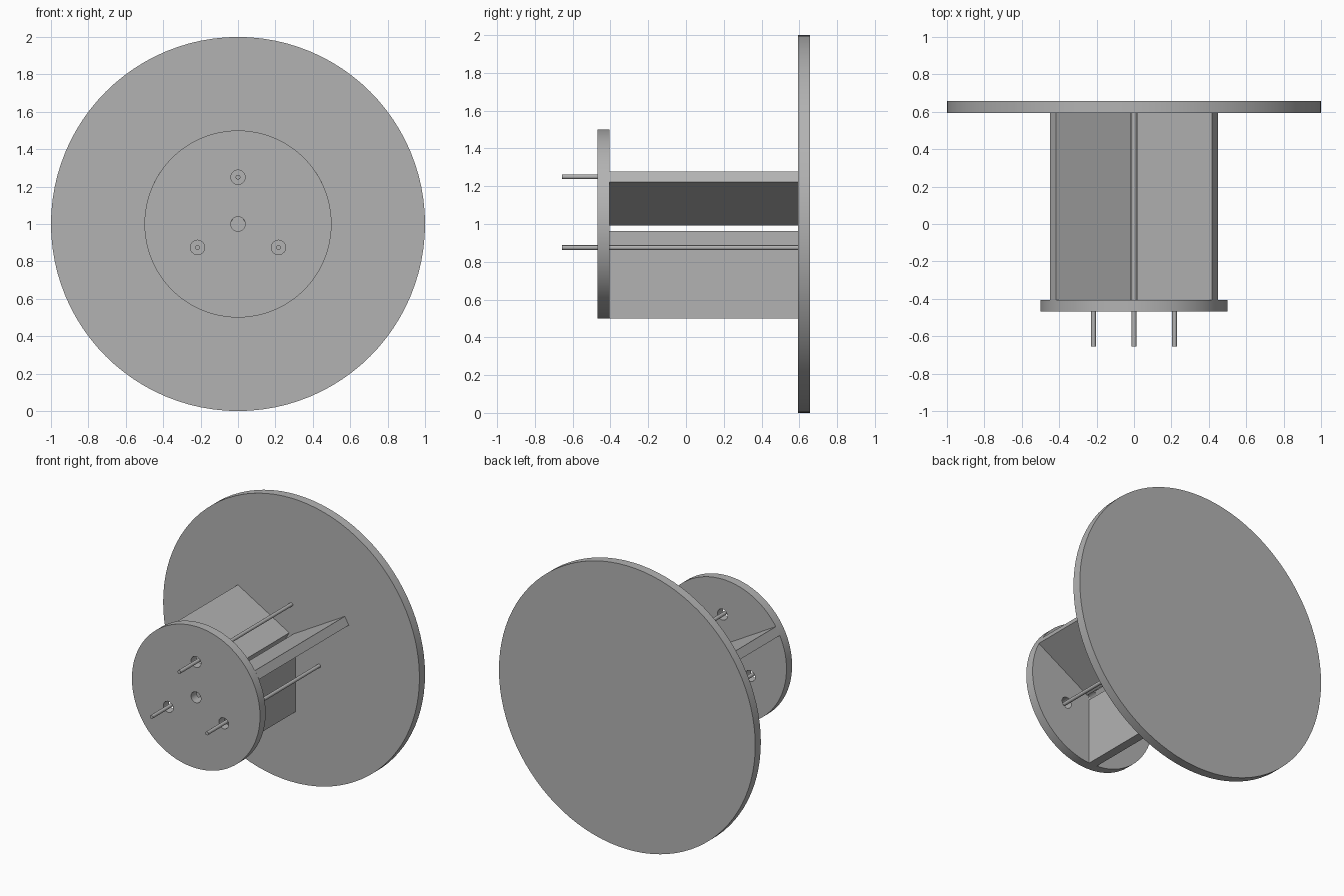
import bpy
from math import radians, cos, sin, pi

default = bpy.data.objects.get("Cube")
if default:
    bpy.data.objects.remove(default, do_unlink=True)

grey = bpy.data.materials.new("plain grey")
grey.use_nodes = True
grey.diffuse_color = (0.45, 0.45, 0.45, 1)
grey.node_tree.nodes["Principled BSDF"].inputs["Base Color"].default_value = grey.diffuse_color

AXIS_Z = 1.0            # height of the central axis
THICK = 0.0625          # plate and fin thickness
FRONT, BACK = -0.406, 0.594   # facing sides of the two discs
ROD_TIP = -0.656
RING = 0.25             # distance of the rods from the axis
HOLE_RADIUS = 0.0385


def polar(radius, angle):
    """Point around the central axis, seen from the front."""
    a = radians(angle)
    return radius * cos(a), AXIS_Z + radius * sin(a)


def finish(name):
    obj = bpy.context.object
    obj.name = name
    obj.data.materials.append(grey)
    return obj


def cylinder(name, radius, y0, y1, x=0, z=AXIS_Z, sides=96):
    bpy.ops.mesh.primitive_cylinder_add(vertices=sides, radius=radius, depth=y1 - y0,
                                        location=(x, (y0 + y1) / 2, z),
                                        rotation=(pi / 2, 0, 0))
    return finish(name)


def smooth(obj):
    bpy.ops.object.select_all(action='DESELECT')
    obj.select_set(True)
    bpy.context.view_layer.objects.active = obj
    bpy.ops.object.shade_smooth_by_angle(angle=radians(30))


# Large back disc
smooth(cylinder("back_disc", 1.0, BACK, BACK + THICK))

# Small front disc with a centre hole and three rod holes
front_disc = cylinder("front_disc", 0.5, FRONT - THICK, FRONT)
rod_angles = {"top": 90, "right": 210, "left": 330}
for x, z in [(0, AXIS_Z)] + [polar(RING, a) for a in rod_angles.values()]:
    cutter = cylinder("hole_cutter", HOLE_RADIUS, FRONT - 2 * THICK, FRONT + THICK, x, z, 32)
    cutter.hide_render = True
    bpy.context.view_layer.objects.active = front_disc
    cut = front_disc.modifiers.new("hole", 'BOOLEAN')
    cut.operation = 'DIFFERENCE'
    cut.solver = 'EXACT'
    cut.object = cutter
    bpy.ops.object.modifier_apply(modifier=cut.name)
    bpy.data.objects.remove(cutter, do_unlink=True)
smooth(front_disc)

# Thin rods running from the back disc out through the holes
for side, angle in rod_angles.items():
    x, z = polar(RING, angle)
    smooth(cylinder(side + "_rod", 0.0125, ROD_TIP, BACK, x, z, 24))

# Three radial fins that stop short of the axis
inner, outer = 0.0365, 0.5
for side, angle in {"left": 30, "right": 150, "bottom": 270}.items():
    x, z = polar((inner + outer) / 2, angle)
    bpy.ops.mesh.primitive_cube_add(size=1, location=(x, (FRONT + BACK) / 2, z),
                                    rotation=(0, -radians(angle), 0),
                                    scale=(outer - inner, BACK - FRONT, THICK))
    finish(side + "_fin")
